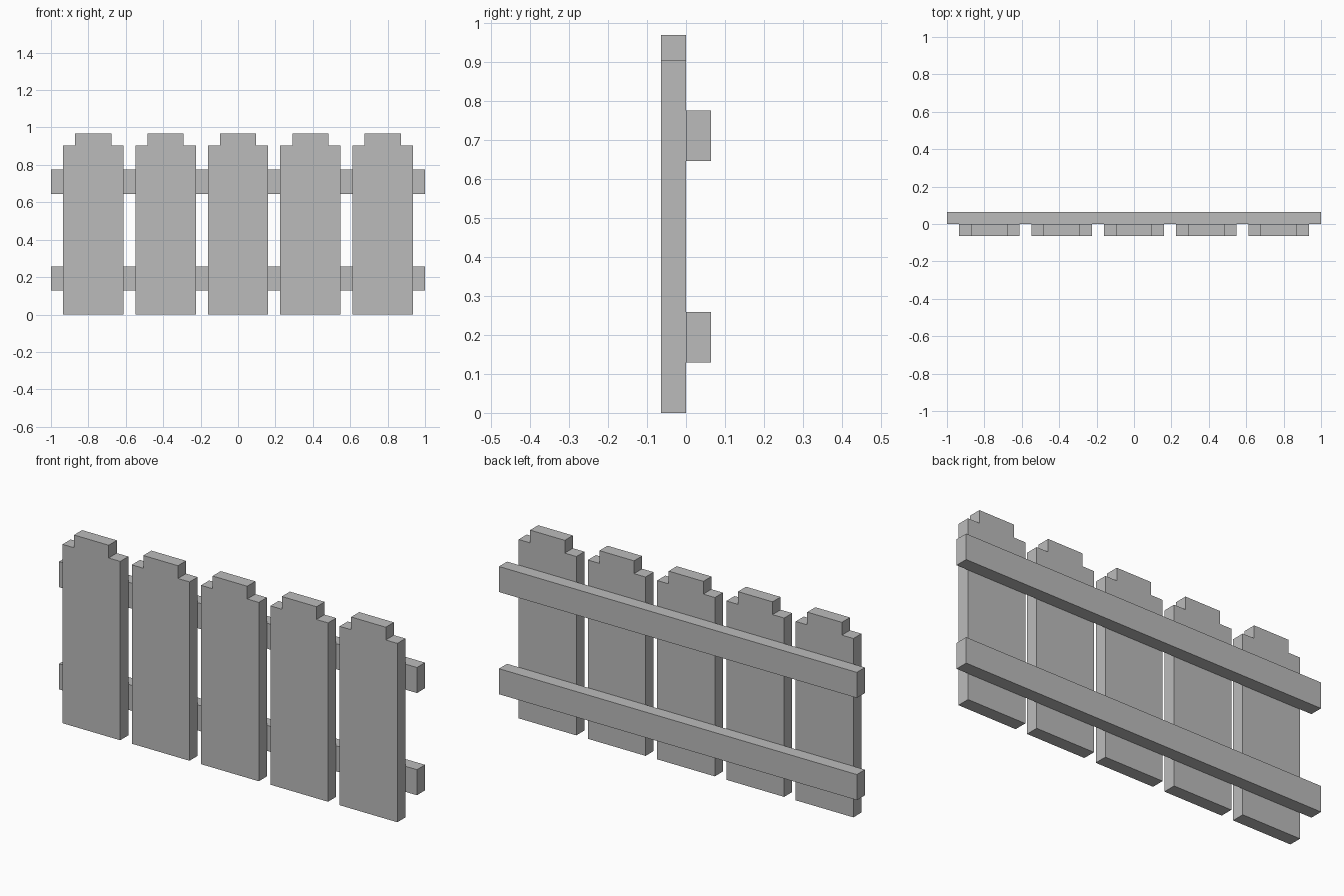
import bpy
import bmesh
from mathutils import Vector

cube = bpy.data.objects.get("Cube")
if cube:
    bpy.data.objects.remove(cube, do_unlink=True)

U = 2 / 31          # plank thickness, also the gap between pickets
PICKETS = 5
PITCH = 6 * U

grey = bpy.data.materials.new("plain_grey")
grey.use_nodes = True
grey.diffuse_color = (0.5, 0.5, 0.5, 1)
grey.node_tree.nodes["Principled BSDF"].inputs["Base Color"].default_value = (0.5, 0.5, 0.5, 1)


def plank(name, outline, y, x=0, z=0):
    """Extrude an x-z outline, given in plank thicknesses, backwards from y."""
    bm = bmesh.new()
    face = bm.faces.new([bm.verts.new((px * U, 0, pz * U)) for px, pz in outline])
    result = bmesh.ops.extrude_face_region(bm, geom=[face])
    back = [v for v in result["geom"] if isinstance(v, bmesh.types.BMVert)]
    bmesh.ops.translate(bm, verts=back, vec=Vector((0, U, 0)))
    bmesh.ops.recalc_face_normals(bm, faces=bm.faces)
    mesh = bpy.data.meshes.new(name)
    bm.to_mesh(mesh)
    bm.free()
    mesh.materials.append(grey)
    obj = bpy.data.objects.new(name, mesh)
    obj.location = (x, y, z)
    bpy.context.collection.objects.link(obj)
    return obj


# Pickets with a stepped top, mirrored from the right half of the profile
half = [(2.5, 0), (2.5, 14), (1.5, 14), (1.5, 15)]
picket_outline = half + [(-px, pz) for px, pz in reversed(half)]
for i in range(PICKETS):
    plank(f"picket_{i + 1}", picket_outline, -U, x=(i - (PICKETS - 1) / 2) * PITCH)

# Horizontal rails behind the pickets
rail_outline = [(-15.5, 0), (15.5, 0), (15.5, 2), (-15.5, 2)]
for name, height in (("lower_rail", 2), ("upper_rail", 10)):
    plank(name, rail_outline, 0, z=height * U)
